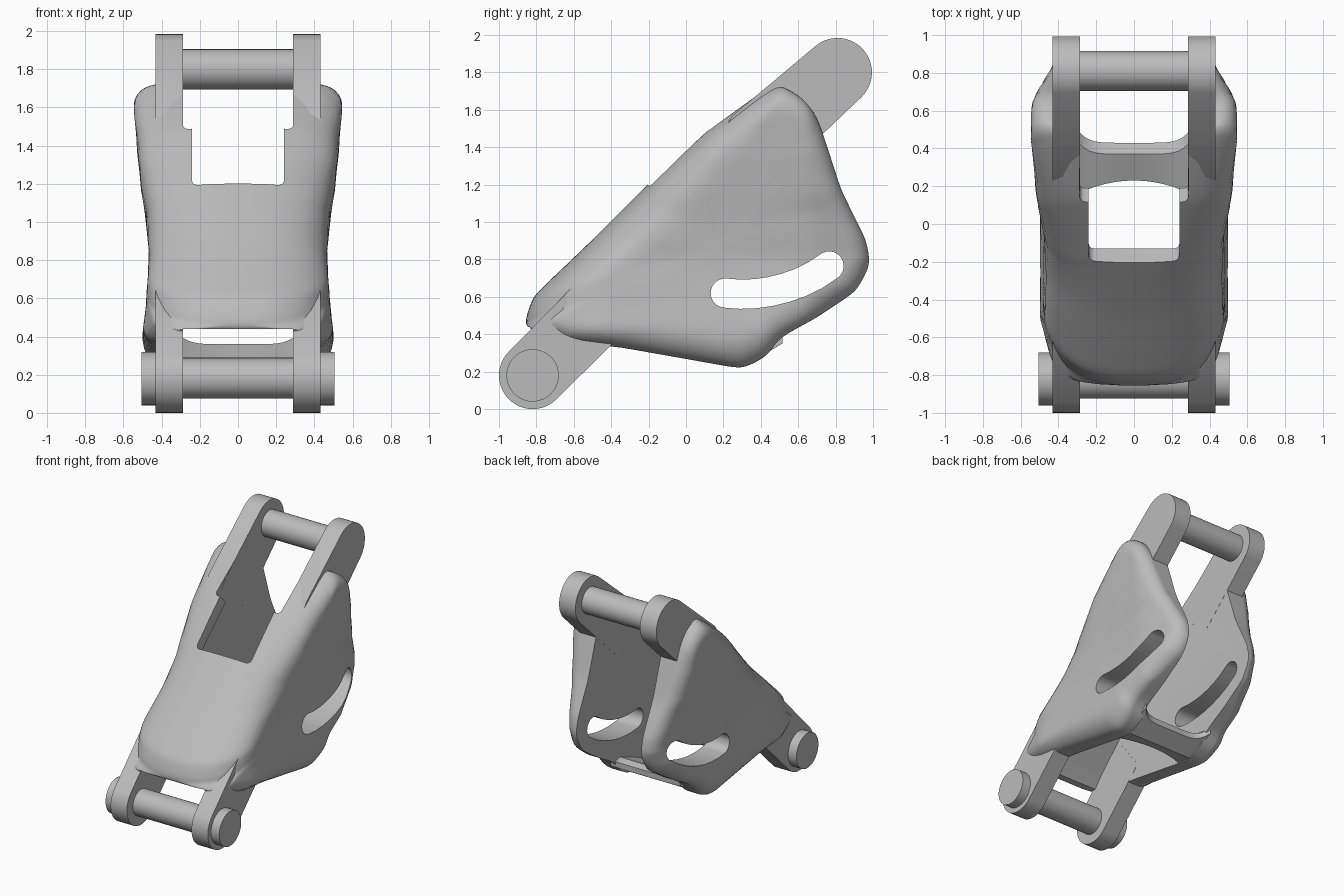
import bpy, bmesh, math
from mathutils import Vector

cube = bpy.data.objects.get("Cube")
if cube:
    bpy.data.objects.remove(cube, do_unlink=True)

grey = bpy.data.materials.new("plain grey")
grey.use_nodes = True
grey.diffuse_color = (0.5, 0.5, 0.5, 1)
grey.node_tree.nodes["Principled BSDF"].inputs["Base Color"].default_value = (0.5, 0.5, 0.5, 1)


def finish(name, bm):
    bmesh.ops.recalc_face_normals(bm, faces=bm.faces)
    mesh = bpy.data.meshes.new(name)
    bm.to_mesh(mesh)
    bm.free()
    mesh.materials.append(grey)
    ob = bpy.data.objects.new(name, mesh)
    bpy.context.collection.objects.link(ob)
    return ob


def prism(name, outline, low, high):
    """Extrude a (y, z) outline along x."""
    bm = bmesh.new()
    a, b = [[bm.verts.new((x, y, z)) for y, z in outline] for x in (low, high)]
    bm.faces.new(a)
    bm.faces.new(b[::-1])
    for i in range(len(a)):
        j = (i + 1) % len(a)
        bm.faces.new((a[i], b[i], b[j], a[j]))
    return finish(name, bm)


def slanted_box(name, half, low, high, bevel):
    """Box cutter running square through the sloping front wall."""
    bm = bmesh.new()
    bmesh.ops.create_cube(bm, size=1)
    for v in bm.verts:
        v.co = (v.co.x * 2 * half, v.co.y * 1.4 - 0.6, low + (v.co.z + 0.5) * (high - low))
    along = [e for e in bm.edges if abs(e.verts[0].co.y - e.verts[1].co.y) > 0.5]
    bmesh.ops.bevel(bm, geom=along, offset=bevel, segments=5, profile=0.5, affect="EDGES")
    ob = finish(name, bm)
    ob.rotation_euler.x = math.radians(-45)
    return ob


def arc(center, radius, start, end, n=24):
    angles = [math.radians(start + (end - start) * i / n) for i in range(n + 1)]
    return [(center[0] + radius * math.cos(a), center[1] + radius * math.sin(a)) for a in angles]


def pin(name, center, radius, low, high):
    return prism(name, arc(center, radius, 0, 352.5, 47), low, high)


def cut(ob, cutters):
    for c in cutters:
        c.hide_render = True
        m = ob.modifiers.new("cut", "BOOLEAN")
        m.object, m.operation, m.solver = c, "DIFFERENCE", "EXACT"
    mesh = bpy.data.meshes.new_from_object(ob.evaluated_get(bpy.context.evaluated_depsgraph_get()))
    ob.modifiers.clear()
    ob.data = mesh
    for c in cutters:
        bpy.data.objects.remove(c, do_unlink=True)


# Side outline of the body, with softened corners
outline = [Vector(p) for p in (
    (-0.82, 0.6), (-0.5, 0.905), (-0.2, 1.205), (0.12, 1.5), (0.47, 1.745), (0.6, 1.68),
    (0.68, 1.6), (0.73, 1.48), (0.83, 1.17), (0.965, 0.9), (0.985, 0.77), (0.91, 0.63), (0.7, 0.49),
    (0.5, 0.38), (0.43, 0.28), (0.3, 0.215), (-0.35, 0.33), (-0.66, 0.36), (-0.87, 0.44))]
for step in range(3):
    soft = []
    for i, p in enumerate(outline):
        q = outline[(i + 1) % len(outline)]
        k = min(0.25, 0.03 / (q - p).length)
        soft += [p.lerp(q, k), p.lerp(q, 1 - k)]
    outline = soft

WIDTHS = (0.48, 0.49, 0.5, 0.48, 0.465, 0.48, 0.51, 0.53, 0.545, 0.52, 0.5)


def half_width(y, z):
    t = max(0, min(9.99, z / 0.2))
    i = int(t)
    f = t - i
    f = f * f * (3 - 2 * f)
    ends = 0.24 * max(0, -0.5 - y) + 0.25 * max(0, y - 0.65)
    return WIDTHS[i] * (1 - f) + WIDTHS[i + 1] * f - ends


# Body: domes on both sides that meet in a broadly rounded front wall
core = Vector((0.15, 0.85))
scales = (1, 0.9995, 0.998, 0.994, 0.985, 0.97, 0.945, 0.91, 0.87, 0.82, 0.76, 0.68, 0.58, 0.45, 0.25)
n = len(outline)
leans = []
for i in range(n):
    tangent = outline[(i + 2) % n] - outline[i - 2]
    normal = Vector((-tangent.y, tangent.x)).normalized()
    front = max(0, min(1, 1.15 * normal.dot(Vector((-0.9, 0.43)))))
    leans.append((front, max(0, -normal.y)))
bm = bmesh.new()
shells = []
for side in (1, -1):
    rings = []
    for s in scales:
        ring = []
        for p, (front, under) in zip(outline, leans):
            q = core.lerp(p, s)
            w = half_width(*q)
            gap = 1 - min(1, (p - q).length / (0.09 + 0.25 * front + 0.08 * under))
            power = 2 + front * (0.5 + 2.5 * max(0, min(1, q.x + 0.3)))
            edge = 0.08 + 0.04 * under
            height = edge + (w - 0.01 - edge) * front
            ring.append(bm.verts.new((side * (w - height * (1 - (1 - gap ** power) ** (1 / power))), q.x, q.y)))
        rings.append(ring)
    tip = bm.verts.new((side * half_width(*core), core.x, core.y))
    for i in range(n):
        j = (i + 1) % n
        for a, b in zip(rings, rings[1:]):
            bm.faces.new((a[i], a[j], b[j], b[i]))
        bm.faces.new((rings[-1][i], rings[-1][j], tip))
    shells.append(rings[0])
a, b = shells
for i in range(n):
    j = (i + 1) % n
    bm.faces.new((a[i], a[j], b[j], b[i]))
body = finish("body_shell", bm)

# Curved slot outline through both cheeks
path = [Vector(p) for p in ((0.21, 0.62), (0.29, 0.614), (0.37, 0.617), (0.45, 0.628),
                            (0.53, 0.648), (0.61, 0.676), (0.69, 0.715), (0.765, 0.765))]
normals = []
for i in range(len(path)):
    t = (path[min(i + 1, 7)] - path[max(i - 1, 0)]).normalized()
    normals.append(Vector((-t.y, t.x)) * 0.078)
slot = [p - m for p, m in zip(path, normals)]
slot += arc(path[-1], 0.078, -56, 124, 14)[1:-1]
slot += [p + m for p, m in zip(path[::-1], normals[::-1])]
slot += arc(path[0], 0.078, 86, 266, 14)[1:-1]

# Hollow between the cheeks, front window and upper gap
hollow = [(-0.95, 0.44), (-0.79, 0.44), (-0.71, 0.54), (-0.15, 1.11), (0.17, 1.4), (0.6, 1.75),
          (0.6, 2.1), (1.3, 2.1), (1.3, 0.1), (-0.95, 0.1)]
cut(body, [
    prism("hollow_cutter", hollow, -0.288, 0.288),
    slanted_box("window_cutter", 0.24, 0.705, 1.6, 0.035),
    slanted_box("gap_cutter", 0.288, 1.135, 2.1, 0.03),
    prism("slot_cutter", slot, -0.8, 0.8),
])

# Lower bridge with a scalloped front edge and rounded rear corners
bm = bmesh.new()
rows = []
for i in range(25):
    x = -0.31 + 0.62 * i / 24
    bow = 0.07 * (x / 0.3) ** 2
    rise = 0.07 * (x / 0.3) ** 6
    rows.append([bm.verts.new((x, y, z)) for y, z in (
        (0.23 - bow, 0.235 + bow * 0.17), (0.3, 0.225), (0.43 + rise, 0.3 + rise * 0.6),
        (0.43 + rise, 0.345 + rise * 0.6), (0.37 + rise, 0.36 + rise * 0.6), (0.23 - bow, 0.29))])
for a, b in zip(rows, rows[1:]):
    for i in range(6):
        j = (i + 1) % 6
        bm.faces.new((a[i], a[j], b[j], b[i]))
bm.faces.new(rows[0])
bm.faces.new(rows[-1][::-1])
parts = [body, finish("lower_bridge", bm)]

# Lugs at both ends and the head of the lower pin, on each side
LOWER, UPPER = (-0.82, 0.18), (0.81, 1.8)
upper_lug = arc(UPPER, 0.184, 128, -46) + [(0.5, 1.25), (0.18, 1.46), (0.25, 1.57)]
lower_lug = arc(LOWER, 0.18, 135, 315) + [(-0.3, 0.44), (-0.5, 0.7), (-0.62, 0.64)]
for side, word in ((1, "left"), (-1, "right")):
    for name, shape in (("upper_lug", upper_lug), ("lower_lug", lower_lug)):
        parts.append(prism(f"{word}_{name}", shape, side * 0.287, side * 0.432))
    parts.append(pin(f"{word}_pin_head", LOWER, 0.14, side * 0.42, side * 0.505))

# Cross pins
parts.append(pin("lower_pin", LOWER, 0.105, -0.3, 0.3))
parts.append(pin("upper_pin", UPPER, 0.105, -0.3, 0.3))

bpy.ops.object.select_all(action="DESELECT")
for ob in parts:
    ob.select_set(True)
bpy.context.view_layer.objects.active = body
bpy.ops.object.shade_smooth_by_angle(angle=math.radians(32))
